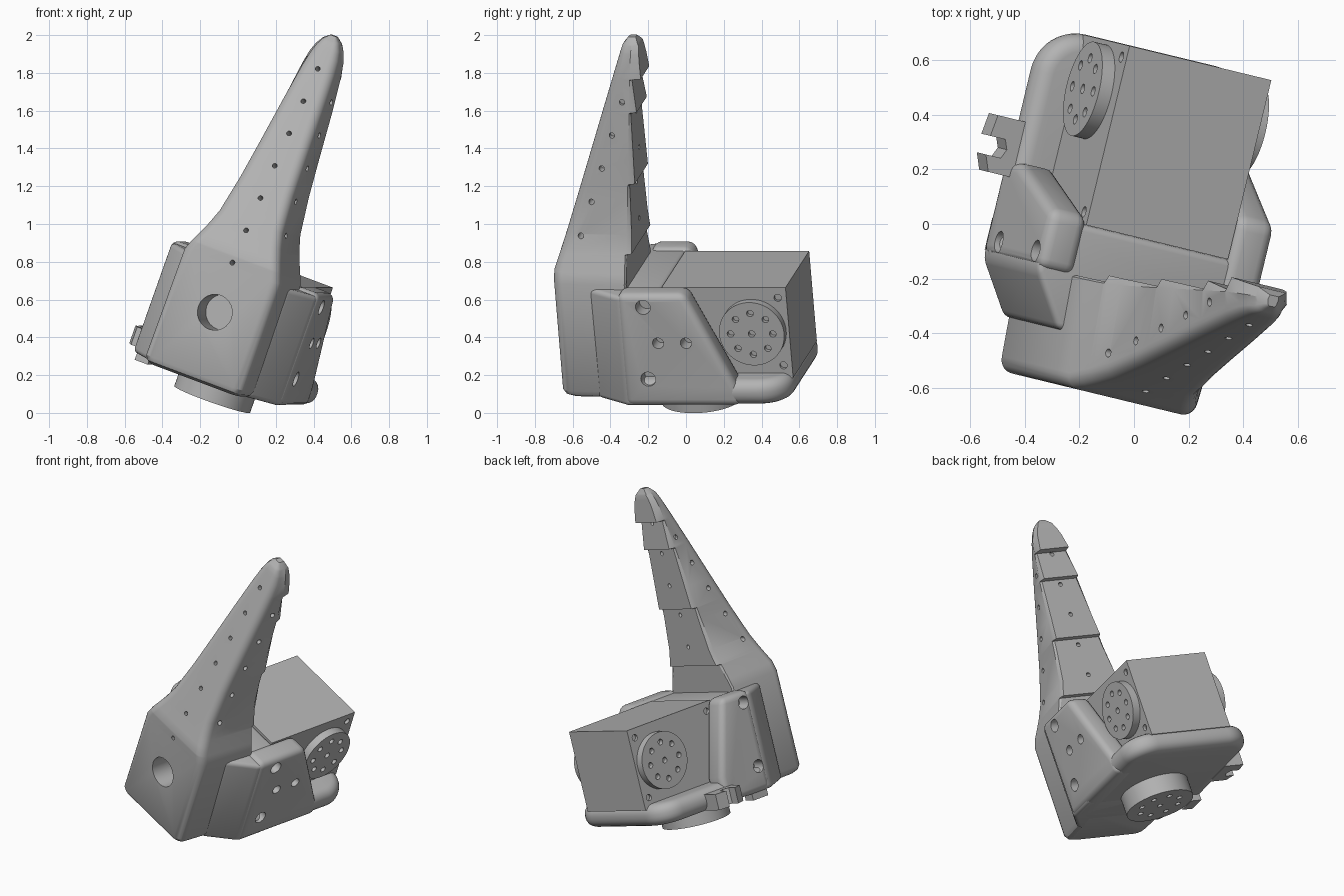
import bpy, bmesh, math
from mathutils import Matrix, Vector

cube = bpy.data.objects.get("Cube")
if cube:
    bpy.data.objects.remove(cube)

grey = bpy.data.materials.new("plain_grey")
grey.use_nodes = True
grey.diffuse_color = (0.45, 0.45, 0.45, 1)
grey.node_tree.nodes["Principled BSDF"].inputs["Base Color"].default_value = (0.45, 0.45, 0.45, 1)

MID = -0.168   # symmetry plane of the assembly in its own frame
AXIS = -0.156  # middle of the finger
FLOOR = 0.13   # underside of the holder
parts = []


def activate(obj):
    bpy.ops.object.select_all(action="DESELECT")
    obj.select_set(True)
    bpy.context.view_layer.objects.active = obj


def make(name, bm, bevel=0, segments=4):
    bmesh.ops.recalc_face_normals(bm, faces=bm.faces)
    mesh = bpy.data.meshes.new(name)
    bm.to_mesh(mesh)
    bm.free()
    mesh.materials.append(grey)
    obj = bpy.data.objects.new(name, mesh)
    bpy.context.collection.objects.link(obj)
    if bevel:
        activate(obj)
        mod = obj.modifiers.new("bevel", "BEVEL")
        mod.width, mod.segments, mod.limit_method = bevel, segments, "ANGLE"
        bpy.ops.object.modifier_apply(modifier=mod.name)
    parts.append(obj)
    return obj


def prism(name, outline, place, lo, hi, bevel=0, segments=4):
    """Extrude a 2D outline; place(a, b, t) maps it to 3D."""
    bm = bmesh.new()
    low = [bm.verts.new(place(a, b, lo)) for a, b in outline]
    high = [bm.verts.new(place(a, b, hi)) for a, b in outline]
    bm.faces.new(low)
    bm.faces.new(high)
    for i in range(len(low)):
        j = (i + 1) % len(low)
        bm.faces.new((low[i], low[j], high[j], high[i]))
    return make(name, bm, bevel, segments)


def upward(a, b, t):
    return (a, b, t)


def sideways(a, b, t):
    return (t, a, b)


def mirrored(half):
    return [(MID + x, y) for x, y in half] + [(MID - x, y) for x, y in reversed(half)]


def add_rod(bm, start, end, radius, sides=24):
    a, b = Vector(start), Vector(end)
    turn = (b - a).to_track_quat("Z", "Y").to_matrix().to_4x4()
    bmesh.ops.create_cone(bm, cap_ends=True, segments=sides, radius1=radius, radius2=radius,
                          depth=(b - a).length, matrix=Matrix.Translation((a + b) / 2) @ turn)


def drill(objects, rods):
    bm = bmesh.new()
    for start, end, radius in rods:
        add_rod(bm, start, end, radius)
    cutter = make("hole_cutter", bm)
    parts.remove(cutter)
    cutter.hide_render = True
    for obj in objects:
        activate(obj)
        mod = obj.modifiers.new("holes", "BOOLEAN")
        mod.object, mod.operation, mod.solver = cutter, "DIFFERENCE", "EXACT"
        bpy.ops.object.modifier_apply(modifier=mod.name)
    bpy.data.objects.remove(cutter)


def lerp_table(table, z):
    for (z0, v0), (z1, v1) in zip(table, table[1:]):
        if z <= z1:
            return v0 + (v1 - v0) * max(0, z - z0) / (z1 - z0)
    return table[-1][1]


# Finger with its base: stacked rounded sections, the inner pad stepped inside a straight shell
FRONT = [(FLOOR, -.6), (.145, -.625), (.17, -.637), (.83, -.637), (1.99, -.222), (2.03, -.207), (2.068, -.175)]
HALF = [(FLOOR, .275), (.145, .295), (.17, .305), (.77, .3), (.82, .28), (.88, .254), (.94, .23), (1.02, .205),
        (1.22, .177), (1.43, .157), (1.69, .134), (1.87, .113), (1.95, .098), (2.0, .08), (2.04, .055), (2.068, .02)]
PAD = [(FLOOR, -.24), (.916, -.23), (.92, -.205), (1.286, -.2), (1.29, -.172), (1.676, -.17),
       (1.68, -.138), (1.856, -.153), (1.86, -.105), (2.03, -.115), (2.068, -.135)]
SHELL = [(FLOOR, -.25), (.9, -.238), (1.86, -.162), (2.068, -.15)]


def section(z):
    front, pad, shell, half = (lerp_table(t, z) for t in (FRONT, PAD, SHELL, HALF))
    r = min(.053, half * .5, (shell - front) * .9)
    narrow = half - min(.02, half * .15)
    edge = half - min(.012, half * .15)
    ring = [(AXIS + half, shell, z), (AXIS + edge, pad, z), (AXIS - edge, pad, z), (AXIS - half, shell, z)]
    for side, first in ((-1, 180), (1, 270)):
        for k in range(6):
            a = math.radians(first + k * 18)
            ring.append((AXIS + side * (narrow - r) + r * math.cos(a), front + r + r * math.sin(a), z))
    return ring


levels = sorted({z for t in (FRONT, HALF, PAD) for z, v in t})
bm = bmesh.new()
rings = [[bm.verts.new(p) for p in section(z)] for z in levels]
for low, high in zip(rings, rings[1:]):
    for i in range(len(low)):
        j = (i + 1) % len(low)
        bm.faces.new((low[i], low[j], high[j], high[i]))
bm.faces.new(rings[0])
bm.faces.new(rings[-1])
finger = make("finger", bm)

# Finger holes: large front socket, sloped front row, side rows
drill([finger], [((AXIS, -.8, .51), (AXIS, -.45, .51), .095)])
slope = Vector((0, .943, -.332))
rods = []
for i in range(7):
    p = Vector((AXIS, lerp_table(FRONT, .79 + .182 * i), .79 + .182 * i))
    rods.append((p - slope * .1, p + slope * (.6 if i > 1 else .2), .013))
drill([finger], rods)
drill([finger], [((AXIS + s * .1, -.481 + .067 * i, 1.01 + .1815 * i),
                  (AXIS + s * .4, -.481 + .067 * i, 1.01 + .1815 * i), .015)
                 for i in range(5) for s in (-1, 1)])

# Central body block flaring out behind the finger base
body = prism("body_block", mirrored([(.295, -.44), (.425, -.25), (.425, -.045)]), upward, FLOOR, .745, .025)

# Side wings that hold the motor
left_wing = prism("left_wing", [(-.26, FLOOR), (.37, FLOOR), (.35, .25), (.11, .762), (-.26, .762)],
                  sideways, .116, .264, .04)
right_wing = prism("right_wing", [(-.24, FLOOR), (.12, FLOOR), (.12, .3), (-.02, .76), (-.24, .76)],
                   sideways, -.6, -.452, .04)
drill([left_wing, body], [((MID + .34, y, z), (MID + .6, y, z), r) for y, z, r in
                          ((-.118, .69, .04), (-.122, .286, .04), (-.052, .488, .03), (.1, .488, .03))])
drill([right_wing, body], [((MID - .34, -.18, z), (MID - .6, -.18, z), .04) for z in (.286, .69)])

# Rounded tray under the motor
arc = [(.26 + .17 * math.cos(math.radians(a)), .462 + .17 * math.sin(math.radians(a))) for a in range(0, 91, 9)]
prism("tray", mirrored([(.30, -.36), (.43, -.25)] + arc), upward, FLOOR, .268, .06, 5)

# Motor case with corner screw holes
motor = prism("motor_case", [(-.452, -.045), (.116, -.045), (.116, .63), (-.452, .63)], upward, .24, .748)
drill([motor], [((MID + s * .265, y, z), (MID + s * .4, y, z), .02)
                for s in (-1, 1) for y in (.0, .583) for z in (.31, .69)])


# Round output discs with a ring of holes
def disc(name, centre, axis, radius, thick, hole_ring):
    c, n = Vector(centre), Vector(axis)
    bm = bmesh.new()
    add_rod(bm, c, c + n * thick, radius, 64)
    obj = make(name, bm)
    u = Vector((0, 1, 0))
    v = n.cross(u)
    spots = [c] + [c + (u * math.cos(k * math.pi / 4) + v * math.sin(k * math.pi / 4)) * hole_ring
                   for k in range(8)]
    drill([obj], [(p + n * (thick - .03), p + n * (thick + .05), .018) for p in spots])


disc("left_disc", (.106, .437, .505), (1, 0, 0), .177, .06, .115)
disc("right_disc", (-.442, .437, .505), (-1, 0, 0), .177, .06, .115)
disc("bottom_disc", (MID, .05, .17), (0, 0, -1), .213, .155, .13)

# Cable clip and small foot on the right edge
prism("cable_clip", [(-.565, .06), (-.685, .06), (-.71, .12), (-.65, .12), (-.635, .155), (-.65, .19),
                     (-.71, .19), (-.7, .27), (-.565, .27)], upward, .135, .235)
prism("small_foot", [(-.575, -.22), (-.5, -.22), (-.5, -.1), (-.575, -.1)], upward, .09, .18)

# Smooth the rounded areas and tilt the whole assembly into its pose
pose = Matrix.Rotation(math.radians(-13.6), 4, "Z") @ Matrix.Rotation(math.radians(20), 4, "Y")
for obj in parts:
    activate(obj)
    bpy.ops.object.shade_smooth_by_angle(angle=math.radians(30))
    obj.matrix_world = pose
